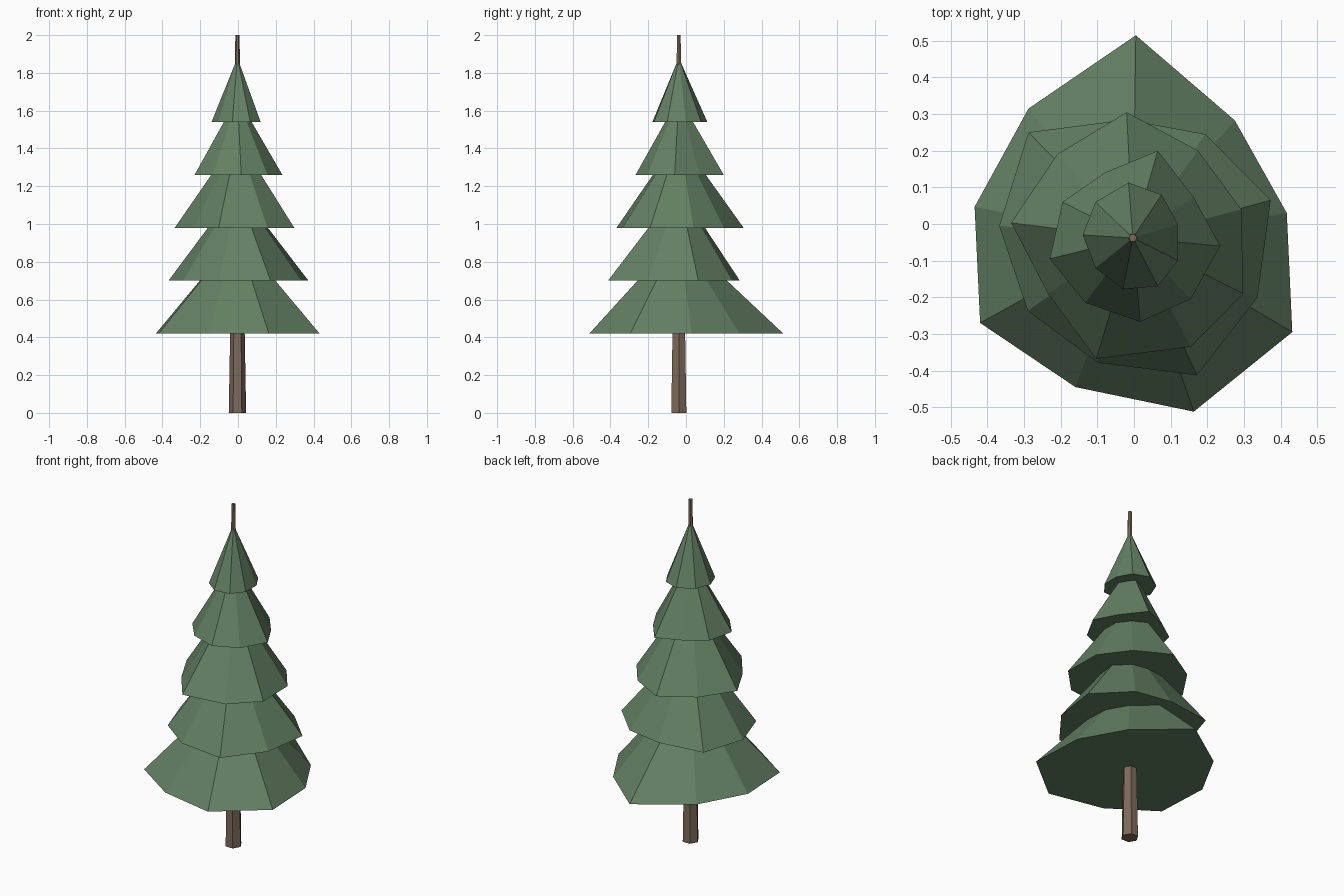
import bpy
import bmesh
from math import cos, sin, radians

cube = bpy.data.objects.get("Cube")
if cube:
    bpy.data.objects.remove(cube, do_unlink=True)

AXIS_X, AXIS_Y = -0.003, -0.038


def make_material(name, color):
    mat = bpy.data.materials.new(name)
    mat.use_nodes = True
    mat.diffuse_color = color
    bsdf = mat.node_tree.nodes["Principled BSDF"]
    bsdf.inputs["Base Color"].default_value = color
    bsdf.inputs["Roughness"].default_value = 0.9
    return mat


green = make_material("needle green", (0.125, 0.215, 0.125, 1))
brown = make_material("bark brown", (0.205, 0.145, 0.105, 1))


def make_object(name, bm, mat):
    bmesh.ops.recalc_face_normals(bm, faces=bm.faces)
    mesh = bpy.data.meshes.new(name)
    bm.to_mesh(mesh)
    bm.free()
    mesh.materials.append(mat)
    obj = bpy.data.objects.new(name, mesh)
    bpy.context.collection.objects.link(obj)
    return obj


def add_tier(name, z, apex_z, rim):
    """Irregular cone with a flat closed underside."""
    bm = bmesh.new()
    ring = [bm.verts.new((x, y, z)) for x, y in rim]
    tip = bm.verts.new((AXIS_X, AXIS_Y, apex_z))
    bm.faces.new(ring)
    for a, b in zip(ring, ring[1:] + ring[:1]):
        bm.faces.new((a, b, tip))
    return make_object(name, bm, green)


# Branch tiers: name, rim height, apex height, uneven nine-sided rim
tiers = [
    ("branches_bottom", 0.42, 0.94,
     [(0.005, .515), (.275, .283), (.417, .03), (.432, -.295), (.163, -.512),
      (-.16, -.445), (-.42, -.27), (-.435, .047), (-.288, .315)]),
    ("branches_lower", 0.70, 1.19,
     [(-.02, .285), (.195, .245), (.373, .065), (.337, -.2), (.172, -.413),
      (-.1, -.378), (-.29, -.237), (-.368, -.005), (-.288, .25)]),
    ("branches_middle", 0.98, 1.46,
     [(-.02, .305), (.175, .2), (.293, .04), (.298, -.19), (.155, -.335),
      (-.103, -.368), (-.235, -.19), (-.335, .003), (-.21, .19)]),
    ("branches_upper", 1.26, 1.67,
     [(.065, .2), (.163, .073), (.235, -.06), (.155, -.205), (.017, -.267),
      (-.133, -.215), (-.23, -.095), (-.195, .06), (-.08, .14)]),
    ("branches_top", 1.54, 1.88,
     [(-.015, .113), (.075, .08), (.12, 0), (.12, -.1), (.065, -.17),
      (-.03, -.178), (-.105, -.12), (-.14, -.03), (-.105, .06)]),
]
for tier in tiers:
    add_tier(*tier)

# Tapered six-sided trunk running through to the tip
bm = bmesh.new()
rings = []
for z, radius in ((0, 0.046), (2, 0.011)):
    rings.append([bm.verts.new((AXIS_X + radius * cos(radians(a)),
                                AXIS_Y + radius * sin(radians(a)), z))
                  for a in range(0, 360, 60)])
low, high = rings
bm.faces.new(low)
bm.faces.new(high)
for i in range(6):
    j = (i + 1) % 6
    bm.faces.new((low[i], low[j], high[j], high[i]))
make_object("trunk", bm, brown)
